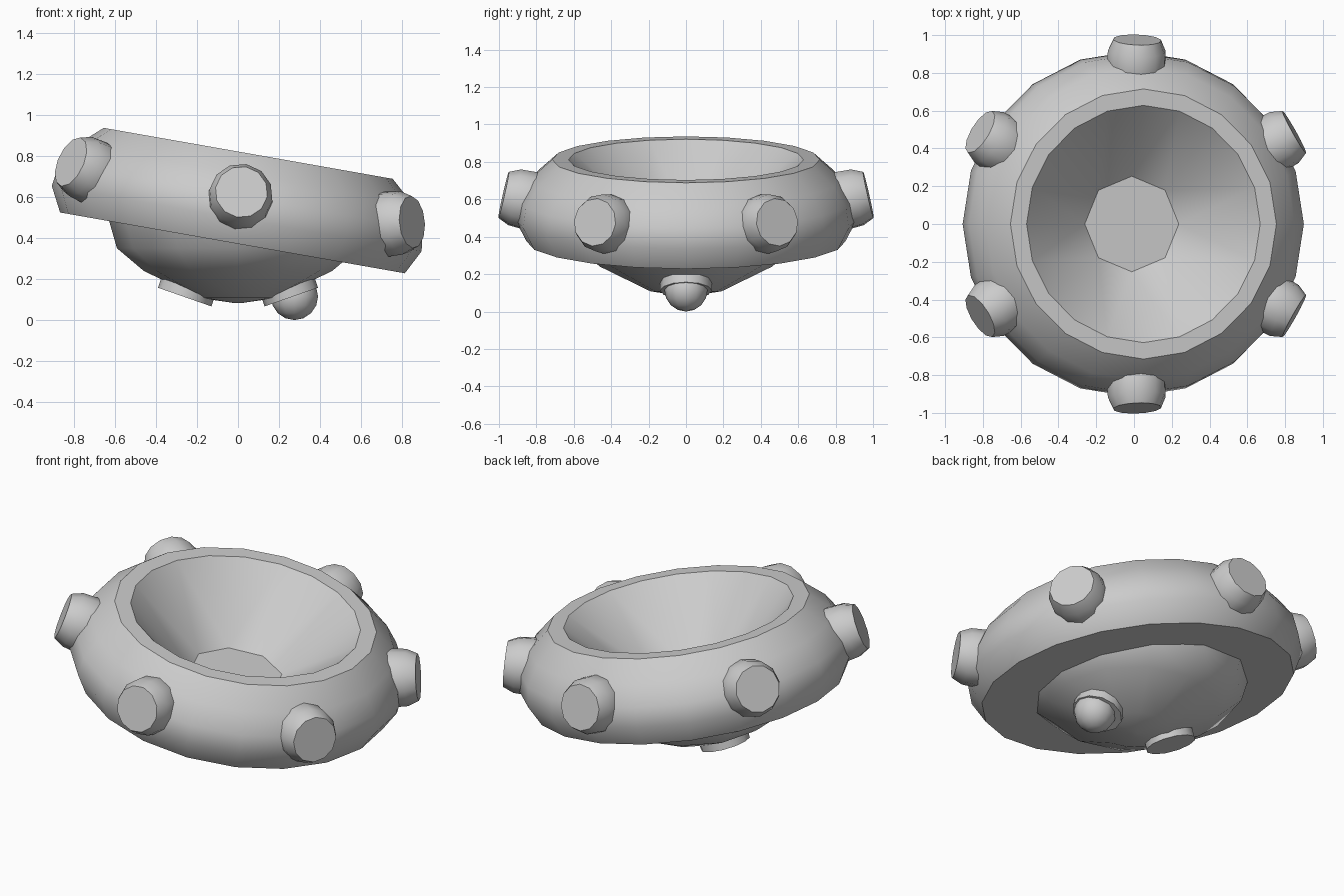
import bpy, bmesh
from math import sin, cos, pi, radians
from mathutils import Matrix, Vector

if "Cube" in bpy.data.objects:
    bpy.data.objects.remove(bpy.data.objects["Cube"])

grey = bpy.data.materials.new("light_grey")
colour = (0.6, 0.6, 0.6, 1)
grey.diffuse_color = colour
grey.use_nodes = True
grey.node_tree.nodes["Principled BSDF"].inputs["Base Color"].default_value = colour

# Frame of the tilted ring: origin at the centre of its flat underside
TILT = Matrix.Translation((-0.027, 0, 0.376)) @ Matrix.Rotation(radians(10), 4, 'Y')


def finish(bm, name, matrix, angle=35):
    bmesh.ops.recalc_face_normals(bm, faces=bm.faces)
    mesh = bpy.data.meshes.new(name)
    bm.to_mesh(mesh)
    bm.free()
    mesh.materials.append(grey)
    obj = bpy.data.objects.new(name, mesh)
    bpy.context.collection.objects.link(obj)
    obj.matrix_world = matrix
    bpy.ops.object.select_all(action='DESELECT')
    obj.select_set(True)
    bpy.context.view_layer.objects.active = obj
    bpy.ops.object.shade_smooth_by_angle(angle=radians(angle))
    return obj


def add_loop(bm, radius, height, sides):
    verts = [bm.verts.new((radius * cos(2 * pi * i / sides),
                           radius * sin(2 * pi * i / sides), height))
             for i in range(sides)]
    return verts


def loop_edges(bm, verts):
    return [bm.edges.get((a, b)) or bm.edges.new((a, b))
            for a, b in zip(verts, verts[1:] + verts[:1])]


def lathe(bm, profile, sides):
    """Stack (radius, height) loops, closed at both ends; returns the last loop."""
    loops = [add_loop(bm, r, h, sides) for r, h in profile]
    for low, high in zip(loops, loops[1:]):
        for i in range(sides):
            j = (i + 1) % sides
            bm.faces.new((low[i], low[j], high[j], high[i]))
    bm.faces.new(loops[0])
    return loops[-1]


def turned(name, profile, sides, matrix, angle=35):
    bm = bmesh.new()
    bm.faces.new(lathe(bm, profile, sides))
    return finish(bm, name, matrix, angle)


def aim(position, direction):
    turn = Vector(direction).to_track_quat('Z', 'Y').to_matrix().to_4x4()
    return Matrix.Translation(position) @ turn


# Ring body with a conical bowl running down to an octagonal floor
bm = bmesh.new()
rim = lathe(bm, [(0.853, 0), (0.915, 0.12), (0.9, 0.23), (0.83, 0.34),
                 (0.715, 0.443), (0.628, 0.443)], 20)
floor = add_loop(bm, 0.253, 0.088, 8)
bmesh.ops.bridge_loops(bm, edges=loop_edges(bm, rim) + loop_edges(bm, floor))
bm.faces.new(floor)
finish(bm, "ring_body", TILT)

# Upright shallow dish under the ring
turned("lower_dish", [(0.03, 0.3), (0.63, 0.49), (0.59, 0.35), (0.46, 0.24),
                      (0.19, 0.108), (0.02, 0.083)], 12, Matrix.Identity(4))

# Six tapered knobs around the ring, pitched slightly upwards
pitch = radians(13)
for k in range(6):
    a = radians(30 + 60 * k)
    out = Vector((cos(a) * cos(pitch), sin(a) * cos(pitch), sin(pitch)))
    cap = Vector((0.975 * cos(a), 0.975 * sin(a), 0.252))
    turned(f"knob_{k + 1}", [(0.14, -0.24), (0.16, -0.15), (0.155, -0.06),
                             (0.128, 0)], 12, TILT @ aim(cap, out))

# Two round pads on the dish
for side, name in ((-1, "right_pad"), (1, "left_pad")):
    turned(name, [(0.138, -0.07), (0.138, 0)], 12,
           aim((0.26 * side, 0, 0.112), (0.33 * side, 0, -0.945)))

# Ball held in the left pad
bm = bmesh.new()
bmesh.ops.create_uvsphere(bm, u_segments=12, v_segments=8, radius=0.115)
finish(bm, "ball", Matrix.Translation((0.275, 0, 0.115)), 60)
